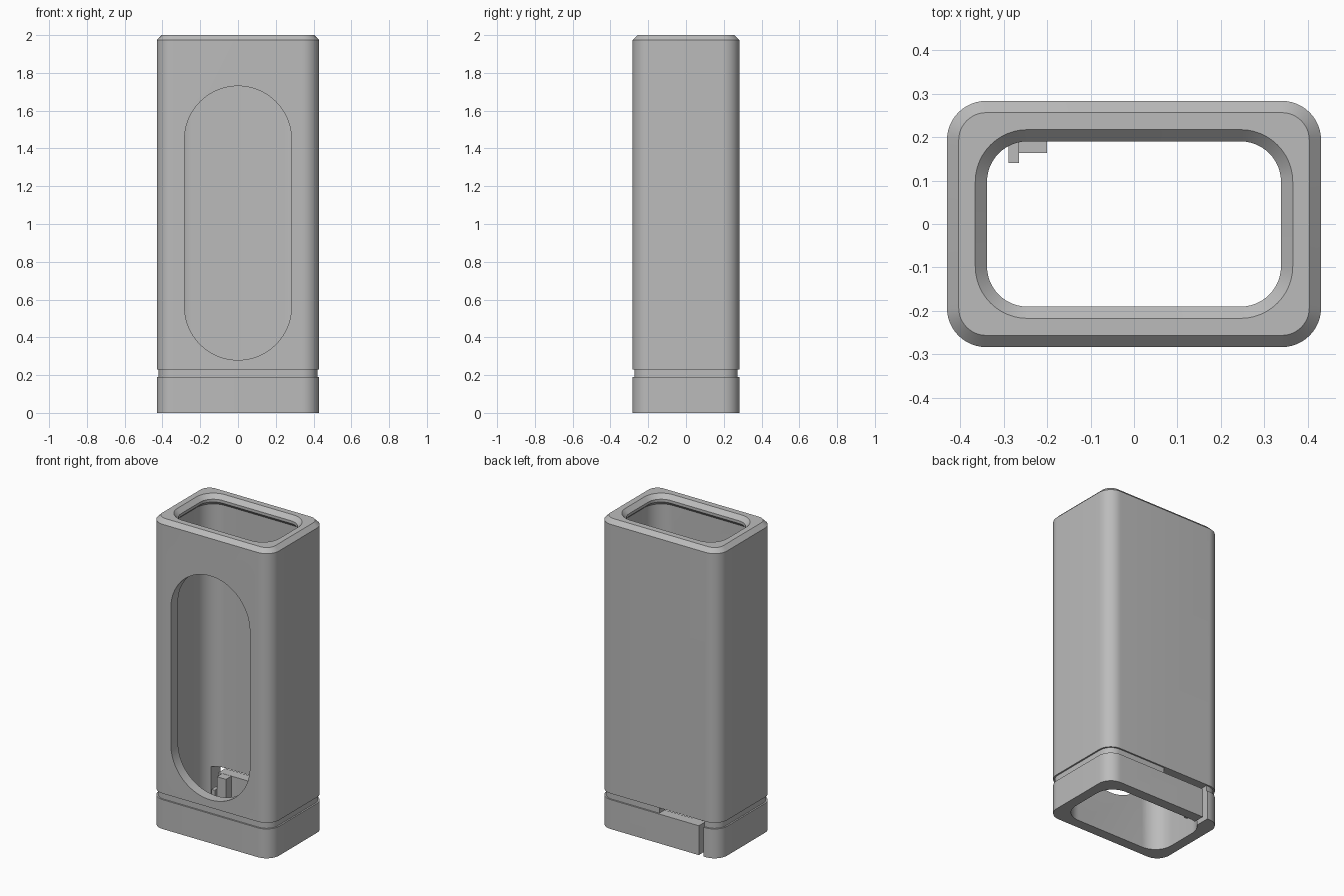
import bpy, bmesh, math

cube = bpy.data.objects.get("Cube")
if cube:
    bpy.data.objects.remove(cube, do_unlink=True)

grey = bpy.data.materials.new("matte grey")
grey.use_nodes = True
grey.diffuse_color = (0.5, 0.5, 0.5, 1)
grey.node_tree.nodes["Principled BSDF"].inputs["Base Color"].default_value = (0.5, 0.5, 0.5, 1)


def make_object(name, bm):
    bmesh.ops.recalc_face_normals(bm, faces=bm.faces)
    mesh = bpy.data.meshes.new(name)
    bm.to_mesh(mesh)
    bm.free()
    mesh.materials.append(grey)
    obj = bpy.data.objects.new(name, mesh)
    bpy.context.collection.objects.link(obj)
    return obj


def rounded_rect(hx, hy, r, steps=12):
    """Outline of a rounded rectangle, counterclockwise."""
    pts = []
    for i, (sx, sy) in enumerate([(1, 1), (-1, 1), (-1, -1), (1, -1)]):
        for k in range(steps + 1):
            a = math.pi / 2 * (i + k / steps)
            pts.append((sx * (hx - r) + r * math.cos(a),
                        sy * (hy - r) + r * math.sin(a)))
    return pts


def box(name, x, y, z):
    bm = bmesh.new()
    bmesh.ops.create_cube(bm, size=1)
    for v in bm.verts:
        for i, (lo, hi) in enumerate((x, y, z)):
            v.co[i] = lo if v.co[i] < 0 else hi
    return make_object(name, bm)


def cut(target, cutter):
    mod = target.modifiers.new("cut", "BOOLEAN")
    mod.operation = "DIFFERENCE"
    mod.solver = "EXACT"
    mod.object = cutter
    cutter.hide_render = True
    bpy.context.view_layer.objects.active = target
    bpy.ops.object.modifier_apply(modifier=mod.name)
    bpy.data.objects.remove(cutter, do_unlink=True)


# Sleeve: wall profile as (inset from the outer face, height), swept round
OUT_X, OUT_Y, OUT_R = 0.43, 0.283, 0.09
IN_X, IN_Y, IN_R = 0.365, 0.217, 0.12
outer = [(0, 0), (0, 0.19), (0.01, 0.19), (0.01, 0.23), (0, 0.23), (0, 1.973), (0.027, 2)]
inner = [(0, 2), (0.027, 1.973), (0.027, 1.955), (0, 1.93), (0, 0)]
bm = bmesh.new()
rings = []
for profile, (hx, hy, r) in ((outer, (OUT_X, OUT_Y, OUT_R)), (inner, (IN_X, IN_Y, IN_R))):
    for d, z in profile:
        rings.append([bm.verts.new((px, py, z))
                      for px, py in rounded_rect(hx - d, hy - d, r - d)])
for a, b in zip(rings, rings[1:] + rings[:1]):
    for i in range(len(a)):
        j = (i + 1) % len(a)
        bm.faces.new((a[i], a[j], b[j], b[i]))
sleeve = make_object("sleeve", bm)

# Front window: stadium-shaped opening
bm = bmesh.new()
window = [bm.verts.new((px, -0.5, pz + 1.005))
          for px, pz in rounded_rect(0.283, 0.725, 0.2829, 24)]
face = bm.faces.new(window)
ext = bmesh.ops.extrude_face_region(bm, geom=[face])
for v in ext["geom"]:
    if isinstance(v, bmesh.types.BMVert):
        v.co.y = 0
cut(sleeve, make_object("window_cutter", bm))

# Back latch arm: freed by a slot above it and a slot at its end
cut(sleeve, box("top_slot_cutter", (-0.325, 0.0), (0.15, 0.4), (0.19, 0.23)))
cut(sleeve, box("end_slot_cutter", (-0.325, -0.29), (0.15, 0.4), (-0.1, 0.21)))

# Latch block and hook on the inside of the arm
box("latch_block", (-0.266, -0.2), (0.163, 0.23), (0.05, 0.189))
box("latch_hook", (-0.289, -0.264), (0.14, 0.23), (0.05, 0.11))

# Smooth the rounded corners, keep the edges sharp
bpy.ops.object.select_all(action="DESELECT")
sleeve.select_set(True)
bpy.context.view_layer.objects.active = sleeve
bpy.ops.object.shade_smooth_by_angle(angle=math.radians(25))
